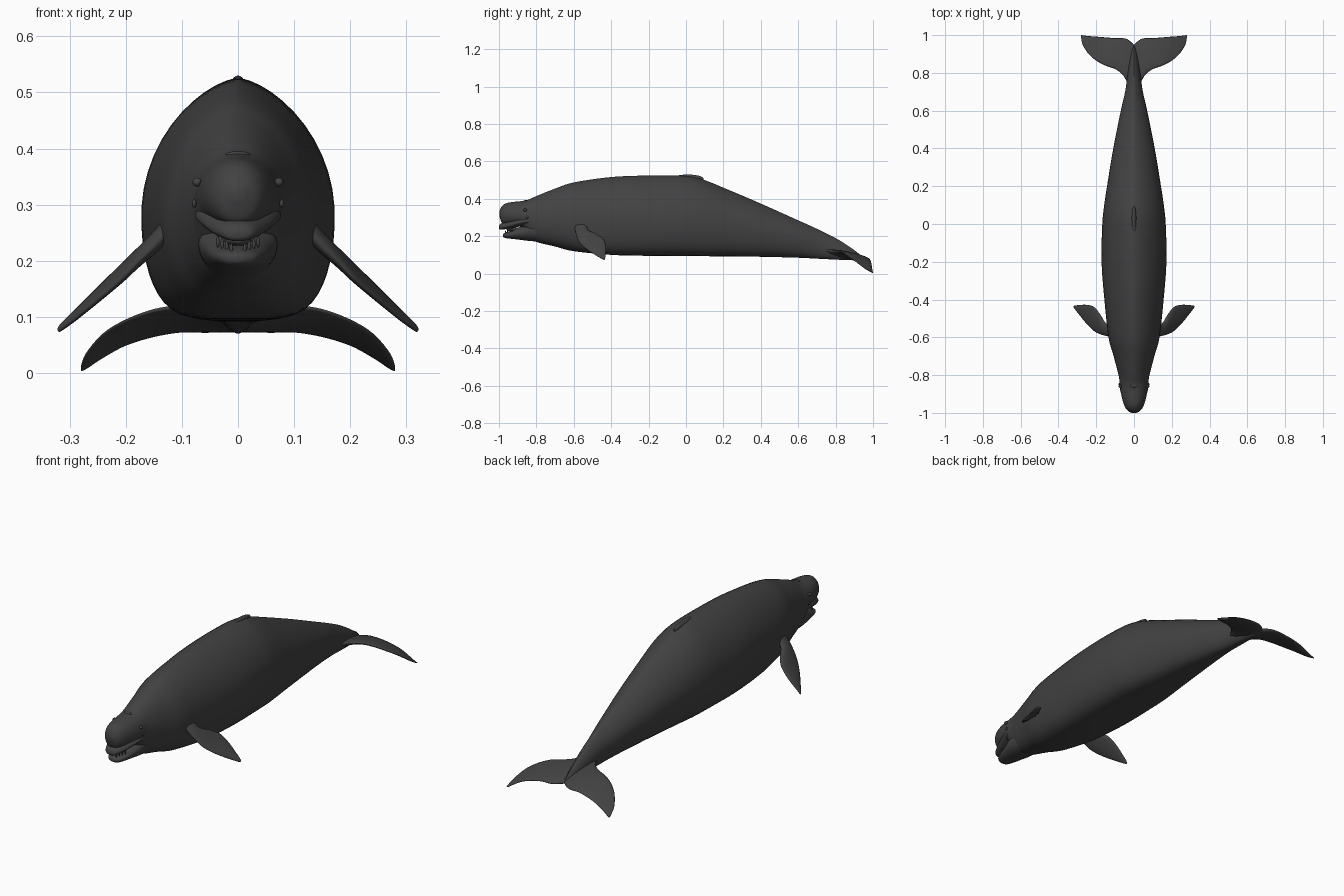
import bpy, bmesh
from math import sin, cos, pi, copysign
from mathutils import Vector

cube = bpy.data.objects.get("Cube")
if cube:
    bpy.data.objects.remove(cube, do_unlink=True)

# One dark skin colour for the whole animal
skin = bpy.data.materials.new("dark grey skin")
skin.use_nodes = True
colour = (0.055, 0.055, 0.055, 1)
skin.diffuse_color = colour
bsdf = skin.node_tree.nodes["Principled BSDF"]
bsdf.inputs["Base Color"].default_value = colour
bsdf.inputs["Roughness"].default_value = 0.6


def clamp(v):
    return max(0.0, min(1.0, v))


def refine(rows, steps=5):
    """Smooth curve through rows of numbers (Catmull-Rom)."""
    out = []
    last = len(rows) - 1
    for i in range(last):
        quad = [rows[max(0, min(last, i + k))] for k in (-1, 0, 1, 2)]
        for s in range(steps):
            t = s / steps
            out.append([b + 0.5 * t * (c - a + t * (2 * a - 5 * b + 4 * c - d + t * (3 * (b - c) + d - a)))
                        for a, b, c, d in zip(*quad)])
    out.append(list(rows[-1]))
    return out


def finish(name, bm, mirror=False):
    """Turn a bmesh into a smooth, coloured object."""
    bmesh.ops.recalc_face_normals(bm, faces=bm.faces)
    for face in bm.faces:
        face.smooth = True
    mesh = bpy.data.meshes.new(name)
    bm.to_mesh(mesh)
    bm.free()
    mesh.materials.append(skin)
    obj = bpy.data.objects.new(name, mesh)
    bpy.context.collection.objects.link(obj)
    if mirror:
        obj.modifiers.new("mirror", 'MIRROR').use_mirror_merge = False
    return obj


def loft(name, rings, mirror=False):
    """Skin a list of equally long rings and close both ends."""
    bm = bmesh.new()
    loops = [[bm.verts.new(p) for p in ring] for ring in rings]
    n = len(loops[0])
    for a, b in zip(loops, loops[1:]):
        for i in range(n):
            j = (i + 1) % n
            bm.faces.new((a[i], a[j], b[j], b[i]))
    bm.faces.new(loops[0])
    bm.faces.new(loops[-1])
    return finish(name, bm, mirror)


def body_ring(row, sides=48):
    """Cross-section: narrow-topped and flat-bellied amidships, round at the head."""
    y, top, mid, bottom, width = row
    trunk, tail = clamp((y + 0.85) / 0.4), clamp((y - 0.1) / 0.5)
    upper = 1 + 0.3 * trunk + 0.25 * tail
    lower = 0.85 - 0.4 * trunk + 0.3 * tail
    ring = []
    for i in range(sides):
        a = 2 * pi * (i + 0.5) / sides
        c, s = cos(a), sin(a)
        x = copysign(abs(c) ** (upper if s > 0 else lower), c) * width
        ring.append((x, y, mid + s * ((top - mid) if s > 0 else (mid - bottom))))
    return ring


def trunk_part(name, rows):
    return loft(name, [body_ring(r) for r in refine(rows)])


def fin(name, rows, normal, sides=20):
    """Lens-shaped fin from rows of x, front y, back y, front z, back z, thickness."""
    normal = Vector(normal).normalized()
    rings = []
    for x, y0, y1, z0, z1, thick in refine(rows):
        front, back = Vector((x, y0, z0)), Vector((x, y1, z1))
        ring = []
        for i in range(sides):
            a = 2 * pi * i / sides
            ring.append(front.lerp(back, (1 - cos(a)) / 2) + normal * (sin(a) * thick / 2))
        rings.append(ring)
    return loft(name, rings, True)


def ellipsoid(name, place, size, mirror=False):
    bm = bmesh.new()
    bmesh.ops.create_uvsphere(bm, u_segments=24, v_segments=14, radius=1)
    bmesh.ops.scale(bm, vec=size, verts=bm.verts)
    bmesh.ops.translate(bm, vec=place, verts=bm.verts)
    return finish(name, bm, mirror)


# Body with rounded forehead: y, top, widest height, bottom, half width
trunk_part("body", [
    (-.998, .332, .32, .308, .012), (-.985, .36, .315, .272, .036),
    (-.96, .377, .315, .262, .052), (-.92, .384, .315, .26, .064),
    (-.88, .388, .31, .25, .071), (-.84, .397, .3, .2, .076),
    (-.8, .415, .29, .17, .082), (-.7, .455, .28, .145, .108),
    (-.6, .488, .28, .12, .135), (-.4, .517, .28, .1, .157),
    (-.2, .525, .28, .095, .172), (0, .523, .28, .095, .168),
    (.1, .5, .275, .093, .158), (.2, .46, .26, .092, .143),
    (.4, .375, .225, .09, .11), (.6, .285, .185, .085, .07),
    (.7, .24, .16, .08, .047), (.8, .19, .125, .075, .033),
    (.88, .14, .1, .072, .02), (.94, .095, .08, .07, .008)])

# Open mouth: upper lip, lower jaw and tongue
trunk_part("upper_lip", [
    (-1, .255, .247, .24, .012), (-.99, .268, .25, .235, .03),
    (-.95, .285, .258, .24, .05), (-.9, .3, .272, .25, .068),
    (-.85, .31, .28, .26, .077), (-.8, .3, .28, .25, .07)])
trunk_part("lower_jaw", [
    (-.978, .212, .205, .197, .012), (-.965, .22, .207, .19, .033),
    (-.93, .232, .21, .186, .047), (-.88, .254, .22, .18, .06),
    (-.84, .27, .23, .175, .07), (-.78, .26, .23, .17, .07)])
ellipsoid("tongue", (0, -.9, .235), (.025, .06, .012))

# Small peg teeth along the lower jaw
for k in range(4):
    ellipsoid("tooth_pair_%d" % (k + 1),
              (.012 + .008 * k, -.966 + .012 * k, .222 + .004 * k), (.003, .003, .01), True)

# Eyes, blowhole fold and low dorsal ridge
ellipsoid("eye", (.073, -.86, .34), (.008, .009, .008), True)
ellipsoid("ear_spot", (.078, -.85, .302), (.004, .007, .007), True)
ellipsoid("blowhole_fold", (0, -.857, .39), (.022, .008, .005))
ellipsoid("dorsal_ridge", (0, .01, .507), (.014, .085, .023))

# Paired flippers, swept back and down
fin("flipper", [
    (.11, -.6, -.52, .27, .28, .03), (.15, -.592, -.525, .227, .235, .03),
    (.18, -.583, -.478, .197, .21, .026), (.21, -.568, -.44, .165, .185, .022),
    (.25, -.53, -.428, .13, .147, .018), (.29, -.48, -.429, .097, .108, .014),
    (.315, -.447, -.432, .078, .084, .01), (.32, -.439, -.435, .074, .076, .005)],
    (.66, 0, .75))

# Tail flukes, arching down to the tips
fin("tail_fluke", [
    (-.004, .7, .945, .122, .08, .04), (.03, .74, .975, .124, .078, .034),
    (.06, .79, .984, .122, .076, .03), (.1, .82, .984, .119, .075, .024),
    (.15, .838, .988, .112, .066, .02), (.2, .865, .992, .094, .05, .016),
    (.24, .9, .995, .07, .028, .013), (.27, .945, .999, .036, .008, .009),
    (.28, .985, 1, .012, .004, .005)],
    (0, 0, 1))
